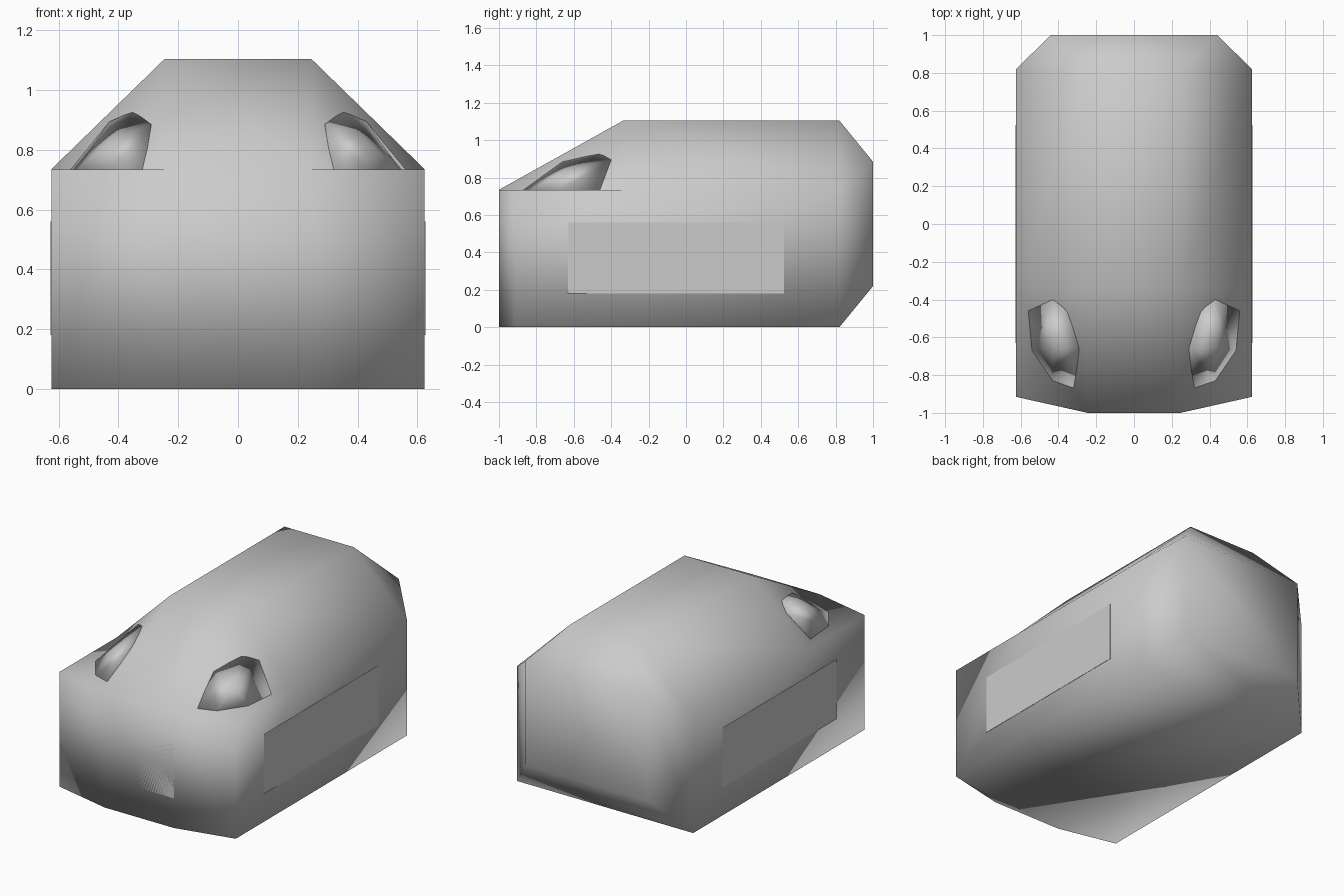
import bpy, bmesh

if "Cube" in bpy.data.objects:
    bpy.data.objects.remove(bpy.data.objects["Cube"])


def finish(name, bm, smooth):
    bmesh.ops.recalc_face_normals(bm, faces=bm.faces)
    for f in bm.faces:
        f.smooth = smooth
    me = bpy.data.meshes.new(name)
    bm.to_mesh(me)
    bm.free()
    ob = bpy.data.objects.new(name, me)
    bpy.context.collection.objects.link(ob)
    return ob


def hull(name, points, smooth=False):
    bm = bmesh.new()
    for p in points:
        bm.verts.new(p)
    bmesh.ops.convex_hull(bm, input=bm.verts)
    bmesh.ops.dissolve_limit(bm, angle_limit=0.02, verts=bm.verts, edges=bm.edges)
    return finish(name, bm, smooth)


# Body: named corner points of the right half, mirrored to the left
P = {
    "roof_front": (.245, -.335, 1.105), "roof_back": (.245, .82, 1.105),
    "nose": (.245, -1, .735), "nose_low": (.245, -1, 0),
    "fender": (.625, -.915, .735), "fender_low": (.625, -.915, 0),
    "pillar": (.625, -.335, .735),
    "rear": (.625, .82, .735), "rear_low": (.625, .82, 0),
    "tail": (.44, 1, .885), "tail_low": (.44, 1, .22),
}
SIDE = [
    "roof_front roof_back rear pillar", "roof_front pillar nose",
    "nose pillar fender", "nose fender fender_low nose_low",
    "fender pillar rear rear_low fender_low",
    "roof_back tail rear", "rear tail tail_low rear_low",
]
# Strips running across the centre line
CENTRE = [
    "roof_front roof_back", "nose roof_front", "nose_low nose",
    "roof_back tail", "tail tail_low", "tail_low rear_low",
    "nose_low fender_low rear_low",
]
bm = bmesh.new()
R = {k: bm.verts.new(p) for k, p in P.items()}
L = {k: bm.verts.new((-p[0], p[1], p[2])) for k, p in P.items()}
for f in SIDE:
    keys = f.split()
    bm.faces.new([R[k] for k in keys])
    bm.faces.new([L[k] for k in reversed(keys)])
for f in CENTRE:
    keys = f.split()
    bm.faces.new([R[k] for k in keys] + [L[k] for k in reversed(keys)])
finish("body", bm, True)

# Headlights bulging out of the front corners, and flat side panels
LAMP = [
    (.43, -.40, .895), (.35, -.46, .93), (.29, -.66, .885), (.315, -.87, .735),
    (.43, -.83, .735), (.54, -.67, .735), (.56, -.46, .735), (.43, -.65, .83),
]
for s, side in ((1, "right"), (-1, "left")):
    hull("headlight_" + side, [(s * x, y, z) for x, y, z in LAMP], True)
    hull("side_panel_" + side, [(s * x, y, z) for x in (.61, .627)
                                for y in (-.63, .525) for z in (.18, .56)])

# Front panel following the bent nose
hull("front_panel", [(x, y, z) for x, y in
                     ((-.43, -.9585), (-.245, -1.0), (.245, -1.0), (.43, -.9585))
                     for z in (.19, .55)])
